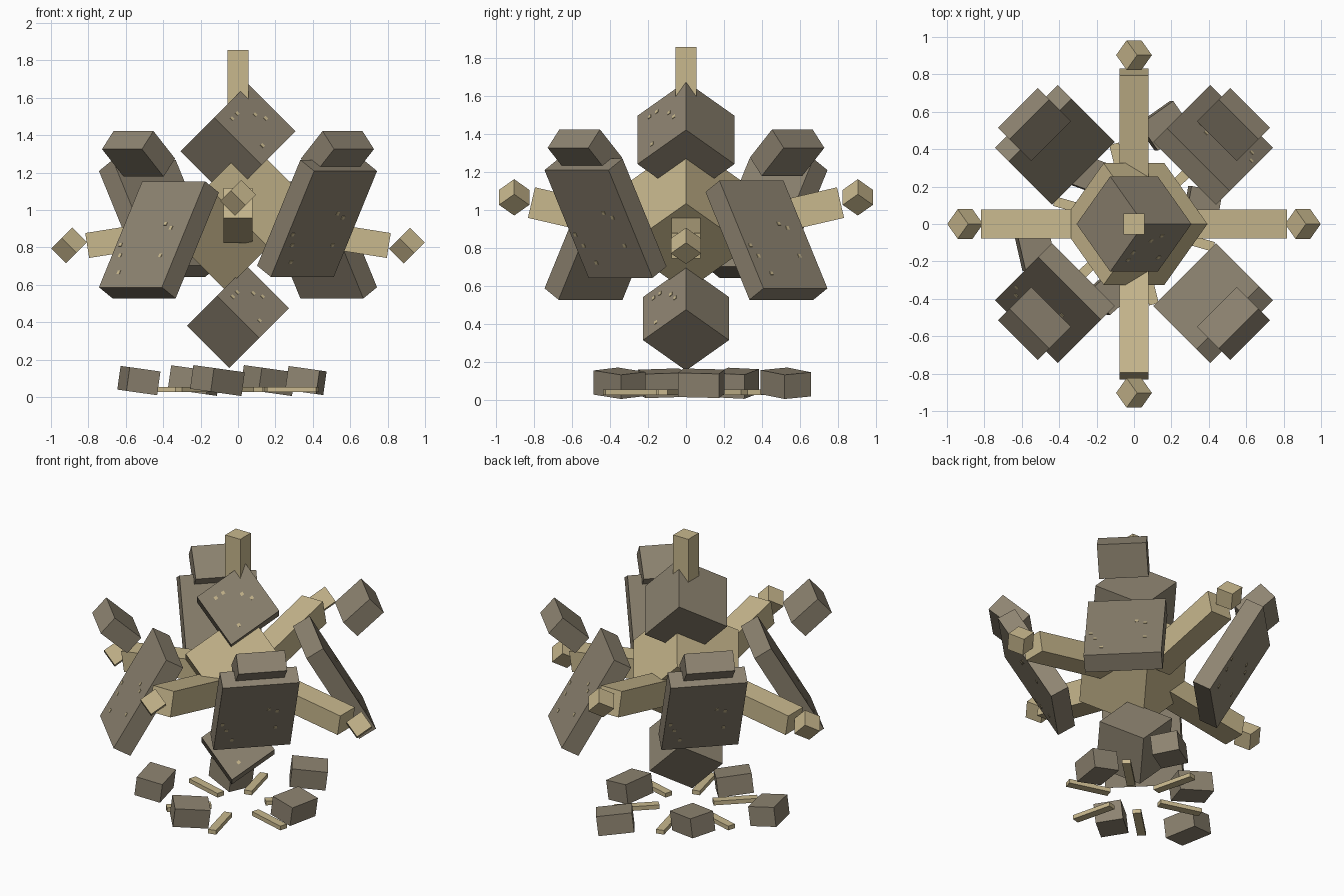
import bpy
from math import radians, cos, sin
from mathutils import Matrix, Vector

cube = bpy.data.objects.get("Cube")
if cube:
    bpy.data.objects.remove(cube, do_unlink=True)


def material(name, rgb):
    m = bpy.data.materials.new(name)
    m.use_nodes = True
    m.diffuse_color = (*rgb, 1)
    m.node_tree.nodes["Principled BSDF"].inputs["Base Color"].default_value = (*rgb, 1)
    return m


STONE = material("grey brown stone", (0.27, 0.23, 0.165))
TAN = material("pale sandstone", (0.58, 0.48, 0.27))


def rot(axis, deg):
    return Matrix.Rotation(radians(deg), 4, axis)


def box(name, size, loc, turn, mat):
    """Box of a given size; returns its placement for attached details."""
    place = Matrix.Translation(loc) @ turn
    bpy.ops.mesh.primitive_cube_add(size=1)
    ob = bpy.context.object
    ob.name = name
    ob.data.transform(Matrix.Diagonal((*size, 1)))
    ob.matrix_world = place
    ob.data.materials.append(mat)
    return place


def polar(r, az, z):
    return Vector((r * cos(radians(az)), r * sin(radians(az)), z))


def fleck(name, place, point, normal_axis):
    """Small pale plate lying on a face."""
    size = [0.02, 0.02, 0.02]
    size[normal_axis] = 0.006
    box(name, size, (place @ Vector(point)), place.to_3x3().to_4x4(), TAN)


# Central stack of cubes standing on a corner
corner = rot('Y', 45) @ rot('X', 45)
box("core", (0.46,) * 3, (0, 0, 0.965), corner, TAN)
head = box("head", (0.36,) * 3, (0, 0, 1.367), corner, STONE)
base = box("lower_stone", (0.32,) * 3, (0, 0, 0.428), corner, STONE)
box("top_post", (0.112, 0.112, 0.42), (0, 0, 1.645), Matrix(), TAN)

# Flecks on the upper front face of the head and lower stone
for u, v in [(-0.3, -0.25), (-0.3, -0.1), (-0.1, 0.15), (0.05, 0.25), (0.3, -0.2)]:
    fleck("head_fleck", head, (u * 0.36, v * 0.36, 0.18), 2)
    fleck("lower_stone_fleck", base, (u * 0.32, v * 0.32, 0.16), 2)

# Four arms with a loose cube beyond each end
for i, side in enumerate(["left", "back", "right", "front"]):
    az = 90 * i
    if i % 2 == 0:
        r, z, tilt, height, tip_z = 0.51, 0.857, 9, 0.135, 0.81
    else:
        r, z, tilt, height, tip_z = 0.52, 0.97, -13, 0.165, 1.065
    box(side + "_arm", (0.6, 0.155, height), polar(r, az, z),
        rot('Z', az) @ rot('Y', tilt), TAN)
    box(side + "_arm_tip", (0.112,) * 3, polar(0.903, az, tip_z), corner, TAN)

# Four leaning slabs on the diagonals, each with a block above
spots = [(-0.15, 0.1), (-0.26, 0.06), (-0.27, -0.2),
         (0.37, -0.2), (0.43, -0.1), (0.28, -0.36)]
for i, side in enumerate(["back_left", "back_right", "front_right", "front_left"]):
    az = 45 + 90 * i
    lean = 30 if i % 2 else -30
    slab = box(side + "_slab", (0.12, 0.476, 0.654),
               polar(0.598, az, 0.955 if i % 2 else 0.84),
               rot('Z', az) @ rot('Y', lean), STONE)
    for u, v in spots:
        fleck(side + "_slab_fleck", slab, (0.06, -u * 0.476, v * 0.654), 0)
    box(side + "_shoulder_block", (0.13, 0.302, 0.22), polar(0.752, az, 1.30),
        rot('Z', az) @ rot('Y', 48), STONE)

# Ring of rocks on the ground, all tipped the same way
rocks = [(-0.53, -0.125, 103), (-0.11, -0.35, 41), (0.16, 0.525, 35),
         (0.363, 0.08, 80), (-0.235, 0.265, 160)]
for x, y, turn in rocks:
    box("ground_rock", (0.22, 0.17, 0.128), (x, y, 0.088),
        rot('Y', 8) @ rot('Z', turn), STONE)

# Radial planks between the rocks
for i in range(6):
    az = 44 + 60 * i
    box("ground_plank", (0.275, 0.052, 0.028), polar(0.305, az, 0.04), rot('Z', az), TAN)
